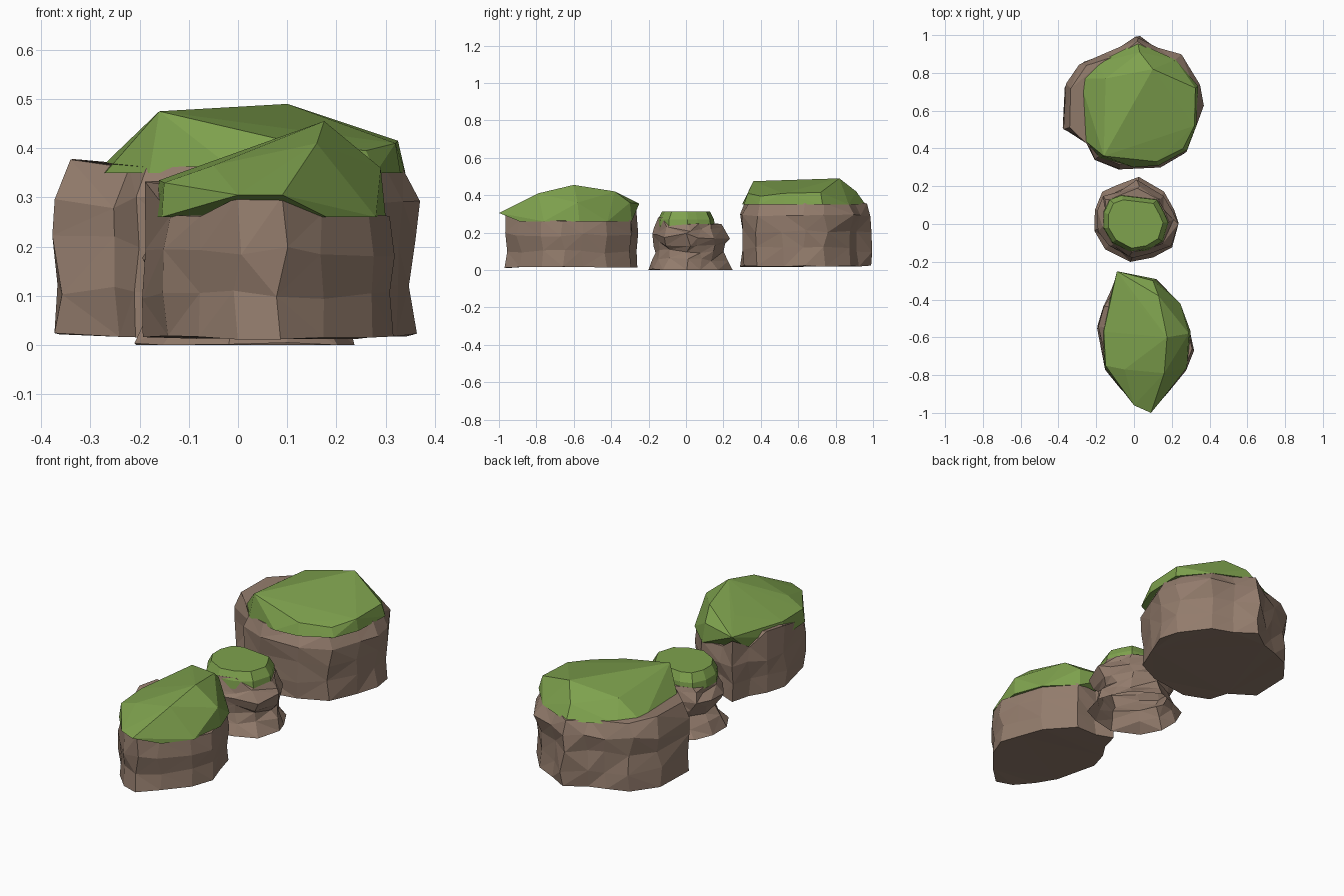
import bpy, bmesh, random
from mathutils import Vector

random.seed(11)

cube = bpy.data.objects.get("Cube")
if cube:
    bpy.data.objects.remove(cube, do_unlink=True)


def make_material(name, colour):
    mat = bpy.data.materials.new(name)
    mat.use_nodes = True
    mat.diffuse_color = colour
    mat.node_tree.nodes["Principled BSDF"].inputs["Base Color"].default_value = colour
    return mat


stone = make_material("brown stone", (0.29, 0.2, 0.15, 1))
grass = make_material("green grass", (0.21, 0.36, 0.075, 1))


def finish(bm, name, material):
    """Turn the bmesh into a flat shaded, triangulated object."""
    bmesh.ops.triangulate(bm, faces=bm.faces[:])
    bmesh.ops.recalc_face_normals(bm, faces=bm.faces[:])
    mesh = bpy.data.meshes.new(name)
    bm.to_mesh(mesh)
    bm.free()
    mesh.materials.append(material)
    obj = bpy.data.objects.new(name, mesh)
    bpy.context.collection.objects.link(obj)
    return obj


def rock_body(name, centre, outline, levels, rough, top_height, has_base=True):
    """Loft a chipped outline through rings of (scale, height)."""
    bm = bmesh.new()
    rings = []
    for index, (scale, height) in enumerate(levels):
        inner = 0 < index < len(levels) - 1
        amount = rough if inner else rough / 3
        ring = []
        for x, y in outline:
            px = centre[0] + (x - centre[0]) * scale
            py = centre[1] + (y - centre[1]) * scale
            z = top_height(px, py, height) if index == len(levels) - 1 else height
            jitter = [random.uniform(-amount, amount) for axis in "xyz"]
            point = Vector((px, py, z)) + Vector(jitter)
            point.z = max(point.z, 0)
            ring.append(bm.verts.new(point))
        rings.append(ring)
    count = len(outline)
    for lower, upper in zip(rings, rings[1:]):
        for i in range(count):
            j = (i + 1) % count
            bm.faces.new((lower[i], lower[j], upper[j], upper[i]))
    if has_base:
        bm.faces.new(rings[0][::-1])
    bm.faces.new(rings[-1])
    return finish(bm, name, stone)


def grass_cap(name, points):
    """Wrap a faceted turf cap around rim and crown points."""
    bm = bmesh.new()
    for point in points:
        bm.verts.new(point)
    result = bmesh.ops.convex_hull(bm, input=bm.verts[:])
    unused = [v for v in result["geom_interior"] if isinstance(v, bmesh.types.BMVert)]
    bmesh.ops.delete(bm, geom=unused, context="VERTS")
    return finish(bm, name, grass)


def at_height(outline, z):
    return [(x, y, z) for x, y in outline]


# Large back rock, with a bare ledge on its right side
back_outline = [
    (0.02, 1.0), (-0.08, 0.93), (-0.17, 0.9), (-0.28, 0.86), (-0.37, 0.73),
    (-0.38, 0.5), (-0.25, 0.43), (-0.21, 0.33), (-0.08, 0.28), (0.13, 0.3),
    (0.27, 0.37), (0.33, 0.52), (0.37, 0.63), (0.35, 0.75), (0.24, 0.89), (0.13, 0.93)]
rock_body("back_rock", (0, 0.64), back_outline,
          [(0.97, 0.02), (0.96, 0.11), (0.97, 0.21), (0.99, 0.29), (0.9, 0.36)], 0.014,
          lambda x, y, z: z + (0.02 if x < -0.3 else 0))
back_rim = [
    (0.02, 0.96), (-0.2, 0.85), (-0.29, 0.77), (-0.27, 0.45), (-0.18, 0.35),
    (0, 0.3), (0.13, 0.31), (0.28, 0.39), (0.33, 0.52), (0.34, 0.73), (0.22, 0.87)]
back_crown = [
    (-0.16, 0.36, 0.475), (-0.15, 0.77, 0.445), (0.03, 0.91, 0.42), (0.1, 0.82, 0.49),
    (0.325, 0.72, 0.415), (0.32, 0.52, 0.41), (0.26, 0.4, 0.395), (0.12, 0.33, 0.41)]
grass_cap("back_grass", at_height(back_rim, 0.35) + back_crown)

# Small pinched middle rock, hollow underneath
middle_outline = [
    (0.02, 0.25), (-0.09, 0.2), (-0.17, 0.17), (-0.21, 0.08), (-0.21, -0.03),
    (-0.15, -0.13), (-0.02, -0.2), (0.1, -0.18), (0.2, -0.12), (0.24, 0.01),
    (0.21, 0.08), (0.16, 0.17)]
rock_body("middle_rock", (0.01, 0.01), middle_outline,
          [(1, 0), (0.86, 0.05), (0.76, 0.1), (0.87, 0.14), (0.92, 0.18),
           (0.8, 0.22), (0.75, 0.245)], 0.016,
          lambda x, y, z: z + (0.035 if y < -0.12 else 0), has_base=False)
middle_points = []
for scale, height in ((0.77, 0.23), (0.75, 0.27), (0.64, 0.312)):
    middle_points += [(x * scale, y * scale, height) for x, y in middle_outline[1:]]
grass_cap("middle_grass", middle_points)

# Long front rock, with raised stone along its back right edge
front_outline = [
    (0.12, -0.28), (0, -0.28), (-0.09, -0.25), (-0.12, -0.35), (-0.17, -0.43),
    (-0.2, -0.54), (-0.15, -0.77), (-0.08, -0.87), (0, -0.95), (0.09, -0.98),
    (0.18, -0.9), (0.28, -0.78), (0.32, -0.66), (0.29, -0.55), (0.25, -0.42)]


def front_top(x, y, z):
    if x < -0.05 and (y > -0.3 or -0.6 < y < -0.4):
        return 0.33
    return 0.3 if y < -0.9 else z


rock_body("front_rock", (0.05, -0.62), front_outline,
          [(0.97, 0.015), (0.96, 0.1), (0.99, 0.19), (0.95, 0.265)], 0.012, front_top)
front_rim = [
    (0.11, -0.29), (-0.1, -0.36), (-0.17, -0.56), (-0.155, -0.76),
    (0.18, -0.89), (0.28, -0.76), (0.3, -0.57), (0.245, -0.42)]
front_crown = [
    (-0.09, -0.25, 0.355), (0.1, -0.3, 0.36), (0.13, -0.38, 0.42), (0, -0.4, 0.39),
    (-0.16, -0.57, 0.335), (-0.15, -0.75, 0.33), (-0.05, -0.77, 0.365),
    (0.175, -0.6, 0.455), (0.16, -0.79, 0.41), (0.29, -0.58, 0.36),
    (0.09, -1, 0.305), (0, -0.96, 0.305)]
grass_cap("front_grass", at_height(front_rim, 0.26) + front_crown)
